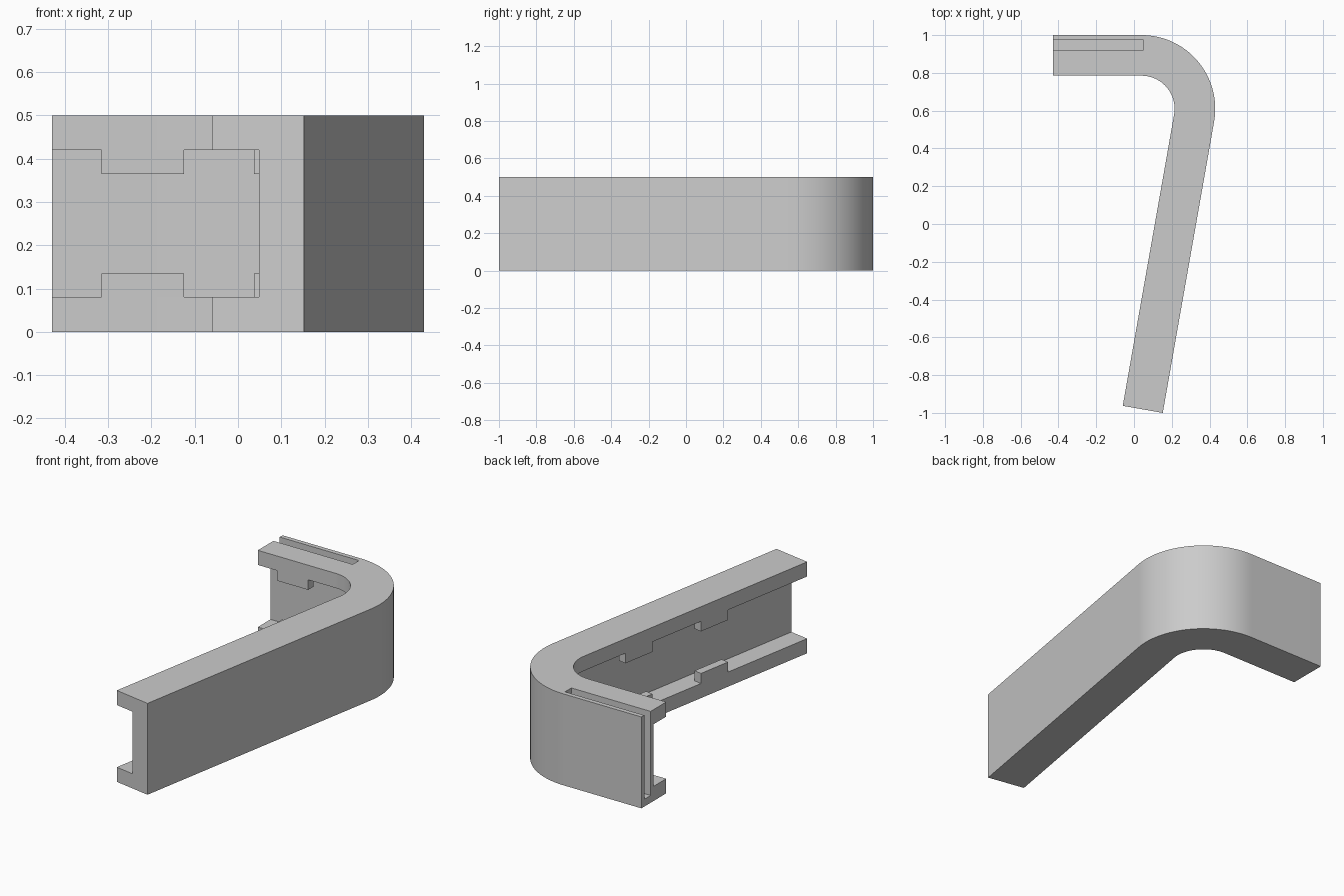
import bpy
import bmesh
from math import radians, sin, cos
from mathutils import Vector, Matrix

cube = bpy.data.objects.get("Cube")
if cube:
    bpy.data.objects.remove(cube, do_unlink=True)

# Main sizes
HEIGHT, WIDTH, WALL, LIP = 0.5, 0.215, 0.105, 0.08
RADIUS, TILT = 0.39, radians(10)
CENTRE = Vector((0.04, 0.61))
LONG_LEG = 1.566
TAB_H, TAB_D, TAB_L = 0.055, 0.045, 0.19

gray = bpy.data.materials.new("light gray")
gray.use_nodes = True
gray.diffuse_color = (0.6, 0.6, 0.6, 1)
gray.node_tree.nodes["Principled BSDF"].inputs["Base Color"].default_value = (0.6, 0.6, 0.6, 1)


def make_object(name, bm):
    bmesh.ops.recalc_face_normals(bm, faces=bm.faces)
    mesh = bpy.data.meshes.new(name)
    bm.to_mesh(mesh)
    bm.free()
    mesh.materials.append(gray)
    obj = bpy.data.objects.new(name, mesh)
    bpy.context.collection.objects.link(obj)
    return obj


def box(name, lo, hi, frame=Matrix.Identity(4)):
    bm = bmesh.new()
    lo, hi = Vector(lo), Vector(hi)
    size = Matrix.Diagonal((*(hi - lo), 1))
    bmesh.ops.create_cube(bm, size=1, matrix=frame @ Matrix.Translation((lo + hi) / 2) @ size)
    return make_object(name, bm)


def combine(target, tool, operation):
    mod = target.modifiers.new(operation.lower(), "BOOLEAN")
    mod.operation, mod.solver, mod.object = operation, "EXACT", tool
    bpy.context.view_layer.objects.active = target
    bpy.ops.object.modifier_apply(modifier=mod.name)
    bpy.data.objects.remove(tool, do_unlink=True)


# Path of the outer face: short leg, round corner, long leg
STEPS = 40
stations = [(Vector((-0.43, 1.0)), Vector((0, 1)))]
for i in range(STEPS + 1):
    a = radians(90) - (radians(90) + TILT) * i / STEPS
    out = Vector((cos(a), sin(a)))
    stations.append((CENTRE + out * RADIUS, out))
along = Vector((-sin(TILT), -cos(TILT)))
end = stations[-1][0] + along * LONG_LEG
stations.append((end, out))

# C-shaped section, open on the inside of the bend: (depth, height)
section = [(0, 0), (WIDTH, 0), (WIDTH, LIP), (WALL, LIP), (WALL, HEIGHT - LIP),
           (WIDTH, HEIGHT - LIP), (WIDTH, HEIGHT), (0, HEIGHT)]
bm = bmesh.new()
rings = [[bm.verts.new((*(p - n * d), z)) for d, z in section] for p, n in stations]
for r0, r1 in zip(rings, rings[1:]):
    for k in range(len(section)):
        m = (k + 1) % len(section)
        bm.faces.new((r0[k], r0[m], r1[m], r1[k]))
bm.faces.new(rings[0])
bm.faces.new(rings[-1])
channel = make_object("bent_channel", bm)

# Tabs on the lips: each frame has x along the lip and y into the channel
short_frame = Matrix.Translation((-0.315, 1 - WIDTH, 0))
inner = end - out * WIDTH
tab_frames = [short_frame]
for s in (0.555, 1.085):
    p = inner - along * s
    m = Matrix((-along, out)).transposed().to_4x4()
    m[2][2] = 1
    m.translation = (p.x, p.y, 0)
    tab_frames.append(m)
for frame in tab_frames:
    for z in (LIP / 2, HEIGHT - LIP - TAB_H):
        tab = box("tab", (0, 0, z), (TAB_L, TAB_D, z + TAB_H + LIP / 2), frame)
        combine(channel, tab, "UNION")

# Slot in the short leg, open at the top and the end
slot = box("slot_cutter", (-0.6, 0.92, 0.04), (0.05, 0.975, 0.7))
combine(channel, slot, "DIFFERENCE")

# Tidy flat faces and smooth the bend
bm = bmesh.new()
bm.from_mesh(channel.data)
bmesh.ops.remove_doubles(bm, verts=bm.verts, dist=0.0001)
bmesh.ops.dissolve_limit(bm, angle_limit=radians(0.5), verts=bm.verts, edges=bm.edges)
bm.to_mesh(channel.data)
bm.free()
bpy.ops.object.select_all(action="DESELECT")
channel.select_set(True)
bpy.context.view_layer.objects.active = channel
bpy.ops.object.shade_smooth_by_angle(angle=radians(30))
